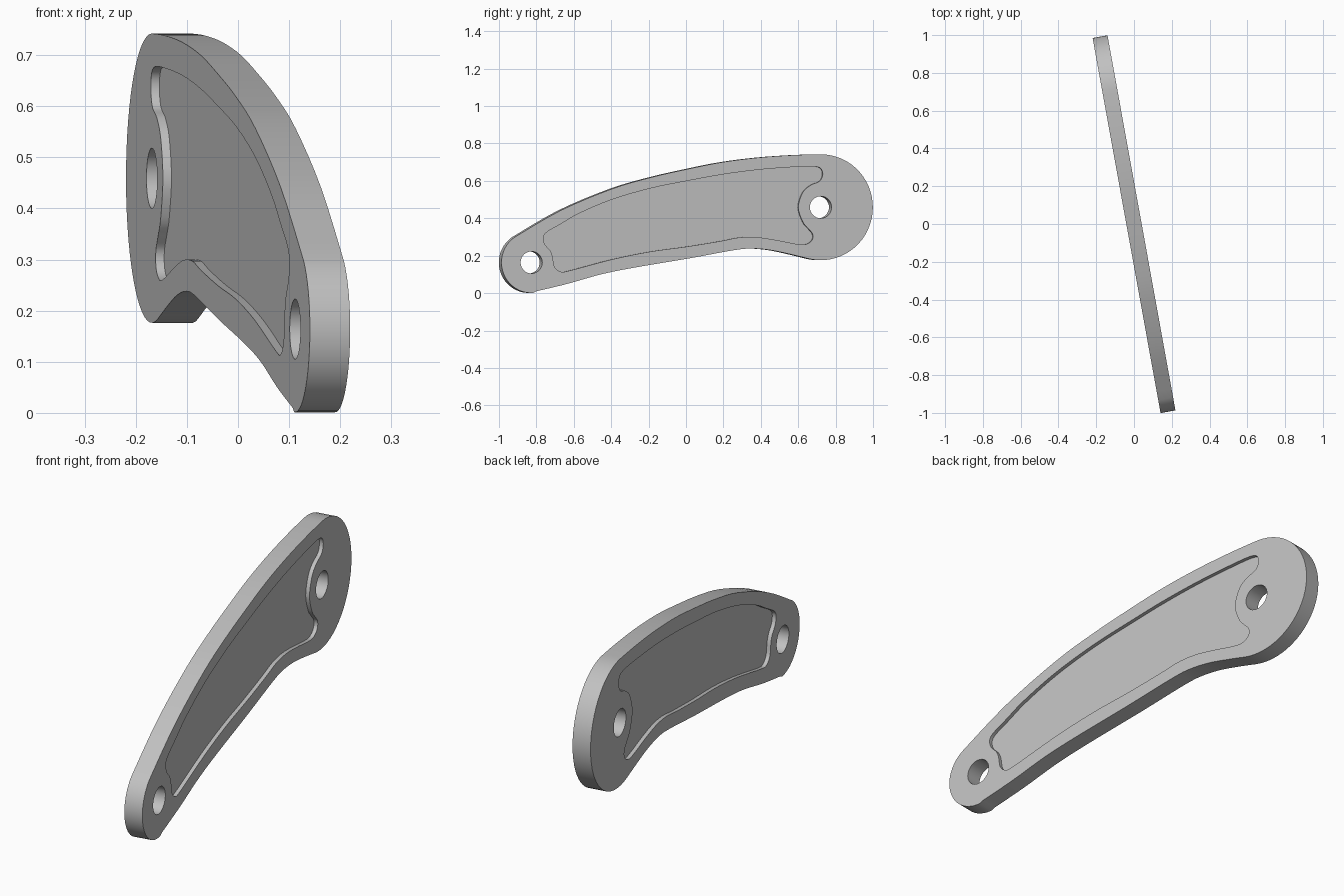
import bpy
import bmesh
from math import cos, sin, radians
from mathutils import Matrix, Vector

cube = bpy.data.objects.get("Cube")
if cube:
    bpy.data.objects.remove(cube, do_unlink=True)

HALF = 0.04              # half of the plate thickness
POCKET_DEPTH = 0.017
YAW = radians(10.27)     # the whole plate is turned about the vertical
BIG_END = (0.725, 0.459)
SMALL_END = (-0.847, 0.164)


def arc(centre, radius, start, end, steps):
    """Points on a circular arc, angles in degrees."""
    angles = [radians(start + (end - start) * i / steps) for i in range(steps + 1)]
    return [(centre[0] + radius * cos(a), centre[1] + radius * sin(a)) for a in angles]


def smooth(points, closed, steps=4):
    """Catmull-Rom curve through the points."""
    pts = [Vector(p) for p in points]
    count = len(pts)

    def pick(i):
        return pts[i % count] if closed else pts[max(0, min(i, count - 1))]

    result = []
    for i in range(count if closed else count - 1):
        a, b, c, d = (pick(i + k) for k in (-1, 0, 1, 2))
        for step in range(steps):
            t = step / steps
            p = b * 2 + (c - a) * t
            p += (a * 2 - b * 5 + c * 4 - d) * t ** 2
            p += (b * 3 - a - c * 3 + d) * t ** 3
            result.append(tuple(p / 2))
    return result if closed else result + [tuple(pts[-1])]


# Outline: two rounded ends joined by an arched top and a wavy underside
underside = smooth([(-.82, .01), (-.65, .05), (-.47, .1), (-.29, .136), (0, .184),
                    (.25, .229), (.35, .238), (.45, .23), (.55, .21), (.655, .185)], False)
top = smooth([(.725, .742), (.58, .738), (.39, .725), (.19, .7), (0, .663), (-.2, .618),
              (-.41, .557), (-.69, .441), (-.94, .298)], False)
outline = (underside[:-1] + arc(BIG_END, .283, 256, 450, 32)[:-1] + top[:-1]
           + arc(SMALL_END, .163, 125, 280, 22)[:-1])

# Recess: follows the outline and curls around the large end's hole
recess = smooth([(.7, .676), (.61, .676), (.39, .66), (.19, .634), (0, .6), (-.2, .56),
                 (-.41, .5), (-.59, .425), (-.69, .368), (-.76, .328), (-.782, .3),
                 (-.775, .262), (-.745, .227), (-.732, .195), (-.722, .142), (-.69, .115),
                 (-.64, .12), (-.41, .18), (-.2, .222), (0, .249), (.18, .278),
                 (.28, .297), (.375, .299), (.47, .286), (.61, .26), (.655, .265),
                 (.68, .287), (.68, .318), (.655, .347), (.627, .382), (.603, .459),
                 (.627, .537), (.67, .577), (.717, .597), (.735, .628), (.73, .66)], True)

holes = [arc(centre, .059, 0, 360, 32)[:-1] for centre in (BIG_END, SMALL_END)]

bm = bmesh.new()


def ring(points, x):
    """Closed loop of edges at one depth."""
    verts = [bm.verts.new((x, y, z)) for y, z in points]
    edges = [bm.edges.new((v, verts[i - 1])) for i, v in enumerate(verts)]
    return verts, edges


def wall(first, second):
    """Quads between two matching loops."""
    for i in range(len(first)):
        bm.faces.new((first[i - 1], first[i], second[i], second[i - 1]))


# Both broad faces, each with its recess floor and recess wall
through = []
for side in (-1, 1):
    rims = [ring(loop, side * HALF) for loop in [outline] + holes]
    lip = ring(recess, side * HALF)
    floor = ring(recess, side * (HALF - POCKET_DEPTH))
    face_edges = [e for _, edges in rims + [lip] for e in edges]
    bmesh.ops.triangle_fill(bm, edges=face_edges, use_beauty=True)
    bmesh.ops.triangle_fill(bm, edges=floor[1], use_beauty=True)
    wall(lip[0], floor[0])
    through.append([verts for verts, _ in rims])

# Outer edge and the bores of the two holes
for near, far in zip(*through):
    wall(near, far)

bmesh.ops.recalc_face_normals(bm, faces=bm.faces)
bm.transform(Matrix.Rotation(YAW, 4, 'Z'))

mesh = bpy.data.meshes.new("link_plate")
bm.to_mesh(mesh)
bm.free()
plate = bpy.data.objects.new("link_plate", mesh)
bpy.context.collection.objects.link(plate)

# Plain grey metal
grey = bpy.data.materials.new("light_grey")
grey.use_nodes = True
colour = (0.53, 0.53, 0.53, 1)
grey.diffuse_color = colour
grey.node_tree.nodes["Principled BSDF"].inputs["Base Color"].default_value = colour
mesh.materials.append(grey)

bpy.ops.object.select_all(action='DESELECT')
plate.select_set(True)
bpy.context.view_layer.objects.active = plate
bpy.ops.object.shade_smooth_by_angle(angle=radians(30))
